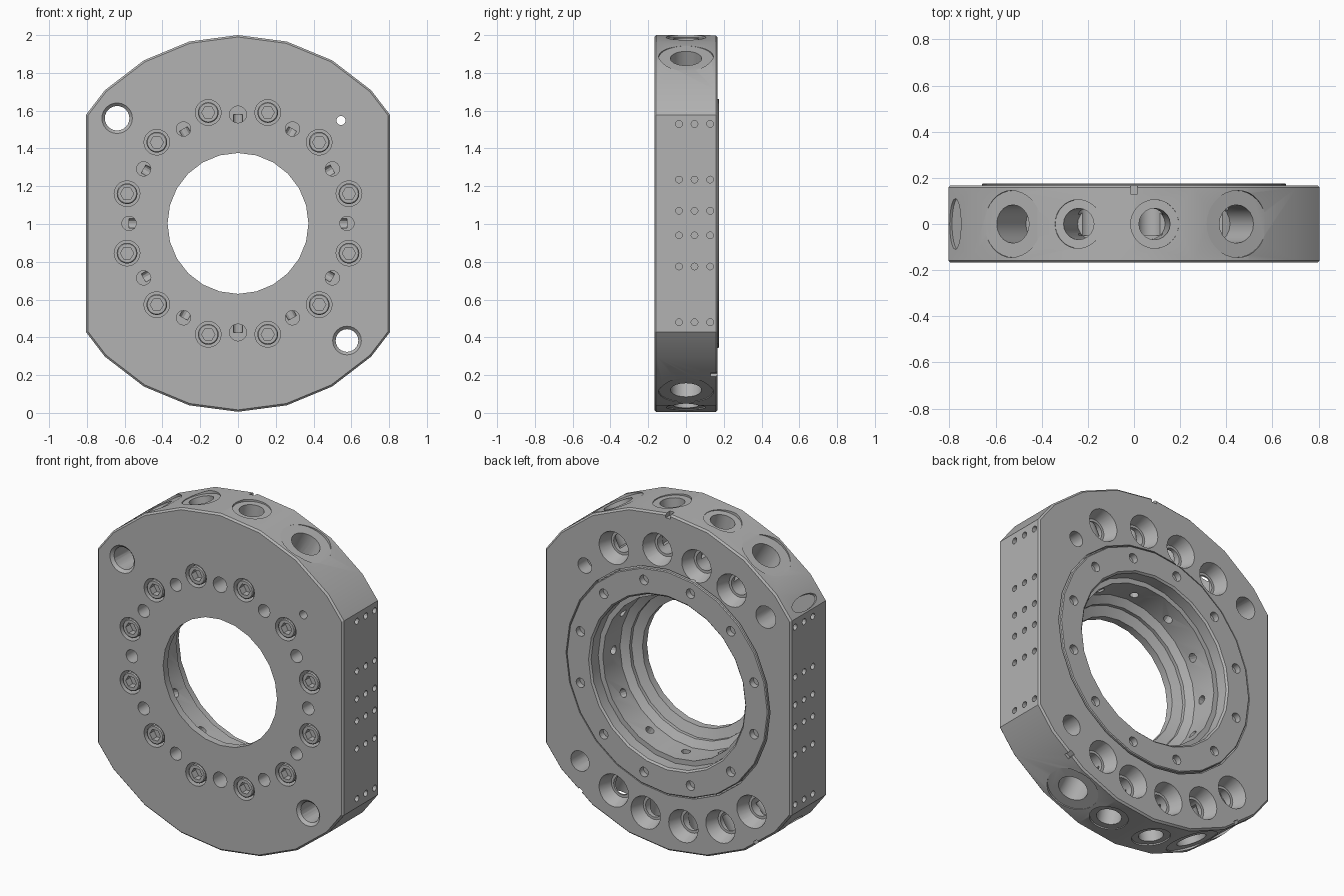
import bpy, bmesh, math
from mathutils import Matrix, Vector

if "Cube" in bpy.data.objects:
    bpy.data.objects.remove(bpy.data.objects["Cube"])

CZ, R, X, H = 1.003, 0.997, 0.805, 0.168   # centre height, radius, flat, half depth

mat = bpy.data.materials.new("machined_grey")
mat.diffuse_color = (0.45, 0.45, 0.45, 1)
mat.use_nodes = True
mat.node_tree.nodes["Principled BSDF"].inputs["Base Color"].default_value = mat.diffuse_color


def make(name, bm):
    bmesh.ops.recalc_face_normals(bm, faces=bm.faces)
    me = bpy.data.meshes.new(name)
    bm.to_mesh(me)
    bm.free()
    me.materials.append(mat)
    ob = bpy.data.objects.new(name, me)
    bpy.context.collection.objects.link(ob)
    return ob


def cut(ob, bm):
    """Subtract the cutter mesh, apply, and remove the cutter."""
    cutter = make("cutter", bm)
    cutter.hide_render = True
    mod = ob.modifiers.new("cut", 'BOOLEAN')
    mod.operation, mod.solver, mod.object = 'DIFFERENCE', 'EXACT', cutter
    mod.use_self = True
    dg = bpy.context.evaluated_depsgraph_get()
    dg.update()
    me = bpy.data.meshes.new_from_object(ob.evaluated_get(dg))
    ob.modifiers.clear()
    ob.data = me
    bpy.data.objects.remove(cutter)


def cone(bm, m, r1, r2, z0, z1, segs=20):
    """Cone or cylinder along local z of matrix m."""
    bmesh.ops.create_cone(bm, cap_ends=True, segments=segs, radius1=r1, radius2=r2,
                          depth=z1 - z0, matrix=m @ Matrix.Translation((0, 0, (z0 + z1) / 2)))


def along_y(x, z):
    """Local z points to +y, at offset x, z from the centre."""
    return Matrix.Translation((x, 0, CZ + z)) @ Matrix.Rotation(-math.pi / 2, 4, 'X')


def radial(deg):
    """Local z points outwards, angle measured from the top towards +x."""
    return Matrix.Translation((0, 0, CZ)) @ Matrix.Rotation(math.radians(deg), 4, 'Y')


def polar(r, deg):
    return r * math.sin(math.radians(deg)), r * math.cos(math.radians(deg))


def skin(rings, closed=False):
    bm = bmesh.new()
    vs = [[bm.verts.new(p) for p in ring] for ring in rings]
    n = len(vs[0])
    pairs = list(zip(vs, vs[1:])) + ([(vs[-1], vs[0])] if closed else [])
    for a, b in pairs:
        for i in range(n):
            j = (i + 1) % n
            bm.faces.new((a[i], a[j], b[j], b[i]))
    if not closed:
        bm.faces.new(vs[0])
        bm.faces.new(vs[-1])
    return bm


def lathe(profile, closed=False, segs=24):
    rings = []
    for r, y in profile:
        pts = [polar(r, 360 * i / segs) for i in range(segs)]
        rings.append([(x, y, CZ + z) for x, z in pts])
    return skin(rings, closed)


def outline(r, x, y):
    a, b = polar(r, 45), polar(r, 60)
    z = a[1] + (b[1] - a[1]) * (x - a[0]) / (b[0] - a[0])
    pts = [polar(r, d) for d in range(-45, 46, 15)] + [(x, z), (x, -z)]
    pts += [polar(r, d) for d in range(135, 226, 15)] + [(-x, -z), (-x, z)]
    return [(px, y, CZ + pz) for px, pz in pts]


# plate body with chamfered rims
c = 0.01
body = make("plate_body", skin([outline(R - c, X - c, -H), outline(R, X, -H + c),
                                outline(R, X, H - c), outline(R - c, X - c, H)]))

# stepped central bore and recess for the back ring
cut(body, lathe([(0.373, -0.2), (0.373, -0.125), (0.43, -0.105), (0.43, -0.085),
                 (0.475, -0.06), (0.475, 0.1), (0.505, 0.1), (0.505, 0.13),
                 (0.668, 0.13), (0.668, 0.2)]))

# ports: back position, large flag
ports = [(0.356, 0.70, 1), (0.07, 0.767, 0), (-0.186, 0.737, 0), (-0.415, 0.654, 1),
         (0.356, -0.735, 1), (0.147, -0.81, 0), (-0.10, -0.824, 0),
         (-0.343, -0.762, 1), (-0.546, -0.62, 0)]
spots, drills, sinks, bores = (bmesh.new() for _ in range(4))
for x, z, big in ports:
    m = radial(math.degrees(math.atan2(x, z)))
    cone(spots, m, *[0.145 if big else 0.105] * 2, 0.98, 1.1, 32)
    cone(drills, m, *[0.083 if big else 0.068] * 2, math.hypot(x, z) - 0.03, 1.1)
    cone(sinks, along_y(x, z), 0.07, 0.1, 0.09, 0.18, 24)
    cone(bores, along_y(x, z), 0.055, 0.055, -0.05, 0.12)
# shallow slot near the upper left corner
cone(spots, radial(-51.6) @ Matrix.Diagonal((0.04, 0.11, 1, 1)), 1, 1, 0.975, 1.1, 24)
for bm in (spots, drills, sinks, bores):
    cut(body, bm)

# front screw counterbores, angled fluid holes, through holes, side tapped holes, notches
front, cross, chamfers = bmesh.new(), bmesh.new(), bmesh.new()
for i in range(12):
    cone(front, along_y(*polar(0.608, 15 + 30 * i)), 0.068, 0.068, -0.2, -0.09)
    cone(front, along_y(*polar(0.577, 30 * i)), *[0.045 if i % 6 == 0 else 0.038] * 2,
         -0.2, 0.0, 16)
    cone(cross, radial(30 * i), 0.025, 0.025, 0.42, 0.577, 12)
for x, z, r in ((-0.64, 0.557, 0.065), (0.577, -0.62, 0.06), (0.545, 0.545, 0.024)):
    cone(front, along_y(x, z), r, r, -0.2, 0.2, 24)
    if r > 0.05:
        cone(chamfers, along_y(x, z), r + 0.02, r - 0.004, -H - 0.004, -H + 0.02, 24)
    else:
        cone(chamfers, along_y(x, z), 0.045, 0.045, 0.08, 0.2)
for s in (-1, 1):
    for y in (-0.037, 0.045, 0.128):
        for z in (1.53, 1.235, 1.07, 0.94, 0.775, 0.48):
            m = Matrix.Translation((s * X, y, z)) @ Matrix.Rotation(math.pi / 2, 4, 'Y')
            cone(chamfers, m, 0.018, 0.018, -0.05, 0.05, 12)
for a in (0, 144, 216):
    bmesh.ops.create_cube(chamfers, size=1, matrix=radial(a) @ Matrix.Translation((0, 0.17, 1.0))
                          @ Matrix.Diagonal((0.03, 0.08, 0.06, 1)))
for bm in (front, cross, chamfers):
    cut(body, bm)

# back ring with twelve bolt holes
ring = make("back_ring", lathe([(0.515, 0.176), (0.505, 0.166), (0.505, 0.13), (0.66, 0.13),
                                (0.66, 0.171), (0.655, 0.176)], closed=True))
holes = bmesh.new()
for i in range(12):
    cone(holes, along_y(*polar(0.588, 15 + 30 * i)), 0.028, 0.028, 0.14, 0.2, 16)
cut(ring, holes)

# socket head screws on the front
heads, sockets = bmesh.new(), bmesh.new()
for i in range(12):
    m = along_y(*polar(0.608, 15 + 30 * i))
    cone(heads, m, 0.05, 0.055, -0.162, -0.157)
    cone(heads, m, 0.055, 0.055, -0.157, -0.085)
    cone(sockets, m @ Matrix.Rotation(math.pi / 6, 4, 'Z'), 0.035, 0.035, -0.2, -0.12, 6)
screws = make("socket_screws", heads)
cut(screws, sockets)

# smooth curved walls, keep edges sharp
for ob in (body, ring, screws):
    bpy.ops.object.select_all(action='DESELECT')
    ob.select_set(True)
    bpy.context.view_layer.objects.active = ob
    bpy.ops.object.shade_smooth_by_angle(angle=math.radians(26))
